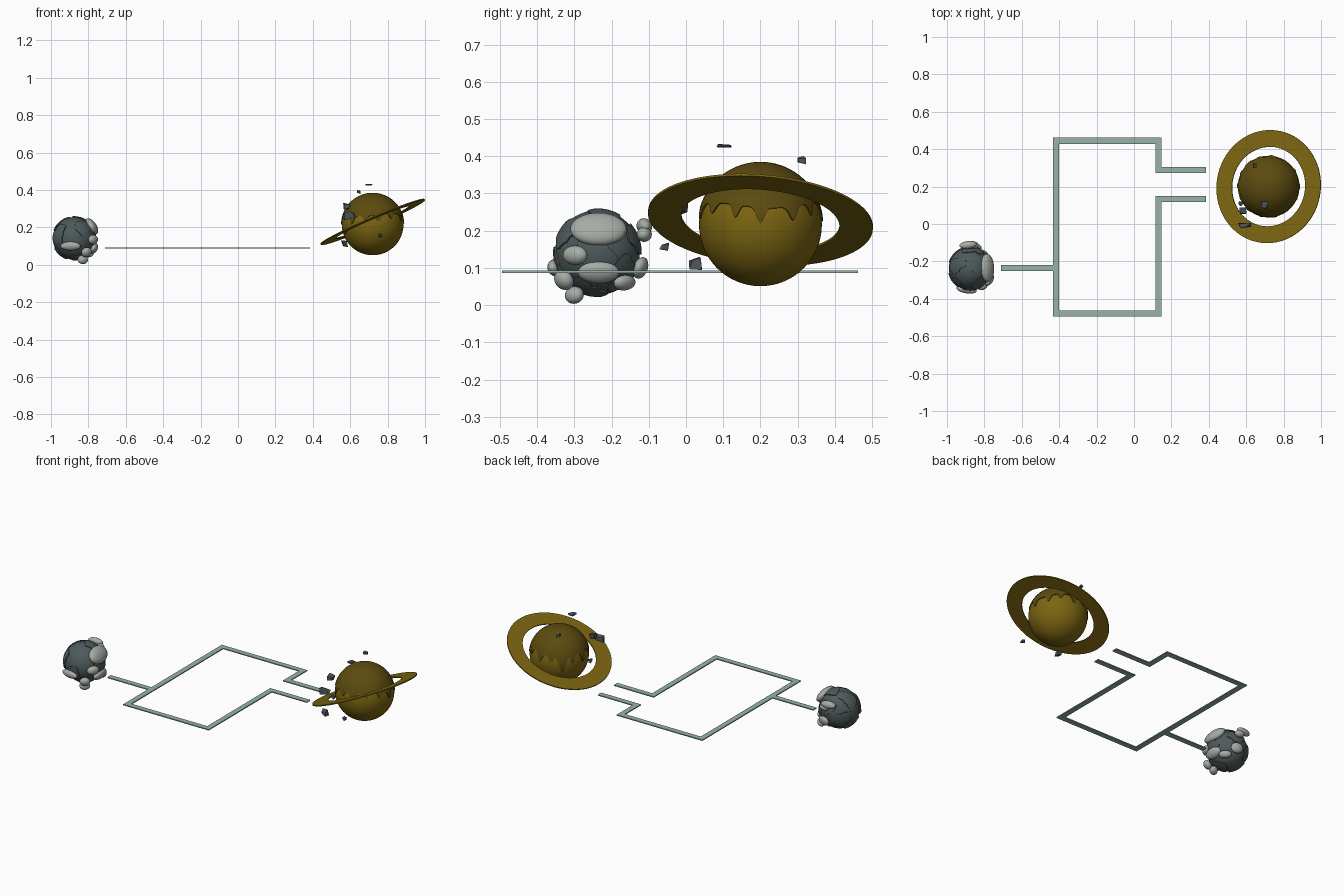
import bpy, bmesh, math, random
from mathutils import Vector, Matrix

if "Cube" in bpy.data.objects:
    bpy.data.objects.remove(bpy.data.objects["Cube"])

random.seed(4)
UP = Vector((0, 0, 1))


def mat(name, r, g, b):
    m = bpy.data.materials.new(name)
    m.diffuse_color = [(c / 255 / 12.92 if c < 11 else ((c / 255 + .055) / 1.055) ** 2.4)
                       for c in (r, g, b)] + [1]
    m.use_nodes = True
    m.node_tree.nodes["Principled BSDF"].inputs["Base Color"].default_value = m.diffuse_color
    return m


GOLD = mat("gold", 124, 101, 17)
SYRUP = mat("dark_gold", 92, 75, 15)
SLATE = mat("slate", 79, 90, 91)
PALE = mat("pale_grey", 166, 172, 166)
PATH = mat("grey_green", 150, 180, 170)
ROCK = mat("rock_grey", 74, 83, 87)


def finish(name, bm, material, smooth=True):
    bmesh.ops.recalc_face_normals(bm, faces=bm.faces)
    me = bpy.data.meshes.new(name)
    bm.to_mesh(me)
    bm.free()
    me.materials.append(material)
    ob = bpy.data.objects.new(name, me)
    bpy.context.collection.objects.link(ob)
    if smooth:
        bpy.ops.object.select_all(action='DESELECT')
        ob.select_set(True)
        bpy.context.view_layer.objects.active = ob
        bpy.ops.object.shade_smooth_by_angle(angle=math.radians(40))
    return ob


def ball(name, center, r, material, seg=48):
    bm = bmesh.new()
    bmesh.ops.create_uvsphere(bm, u_segments=seg, v_segments=seg // 2, radius=r,
                              matrix=Matrix.Translation(center))
    return finish(name, bm, material)


def shell(name, center, axis, r_out, r_in, edge, material, cols=60, rows=8):
    """Spherical patch around an axis; edge(t) gives its angular reach."""
    rot = UP.rotation_difference(Vector(axis).normalized()).to_matrix()
    center = Vector(center)

    def point(a, t, r):
        return center + rot @ Vector((math.sin(a) * math.cos(t), math.sin(a) * math.sin(t),
                                      math.cos(a))) * r

    bm = bmesh.new()
    top = bm.verts.new(point(0, 0, r_out))
    rings = []
    for j in range(1, rows + 2):
        k, r = (j / rows, r_out) if j <= rows else (1, r_in)
        rings.append([bm.verts.new(point(edge(math.tau * i / cols) * k, math.tau * i / cols, r))
                      for i in range(cols)])
    for i in range(cols):
        n = (i + 1) % cols
        bm.faces.new((top, rings[0][i], rings[0][n]))
        for a, b in zip(rings, rings[1:]):
            bm.faces.new((a[i], b[i], b[n], a[n]))
    return finish(name, bm, material)


# Ringed planet with a dripping cap
BIG = Vector((.72, .20, .216))
ball("ringed_planet", BIG, .165, GOLD, 64)
DRIPS = [(-52, 10, 5), (-24, 12, 4), (0, 14, 5), (32, 13, 5), (56, 11, 4), (84, 17, 6),
         (108, 10, 5), (131, 32, 7), (153, 14, 5), (178, 20, 6), (203, 12, 5),
         (228, 16, 6), (256, 9, 5), (282, 13, 6)]


def drip_edge(t):
    d = math.degrees(t)
    reach = 72 + 2.5 * math.sin(3 * t + 1)
    for pos, length, width in DRIPS:
        off = (d - pos + 180) % 360 - 180
        reach += length * math.exp(-(off / width) ** 2)
    return math.radians(reach)


shell("dripping_cap", BIG, UP, .169, .16, drip_edge, SYRUP, 180, 16)

# Tilted flat ring
bm = bmesh.new()
tilt = UP.rotation_difference(Vector((-.43, .08, 1)).normalized()).to_matrix()
loops = [[bm.verts.new(Vector((.72, .20, .229)) + tilt @ Vector(
    (r * math.cos(math.tau * i / 96), r * math.sin(math.tau * i / 96), h))) for i in range(96)]
    for r, h in ((.213, -.003), (.303, -.003), (.303, .003), (.213, .003))]
for k in range(4):
    a, b = loops[k], loops[(k + 1) % 4]
    for i in range(96):
        n = (i + 1) % 96
        bm.faces.new((a[i], a[n], b[n], b[i]))
finish("planet_ring", bm, GOLD)

# Rocky planet with raised crust plates
SMALL = Vector((-.876, -.238, .141))
ball("rocky_planet", SMALL, .114, SLATE)
for i in range(11):
    z = 1 - 2 * (i + .5) / 11
    t = i * 2.4 + .5
    s = math.sqrt(1 - z * z)
    p = [random.uniform(0, math.tau) for _ in range(3)]
    shell("crust_plate", SMALL, (s * math.cos(t), s * math.sin(t), z), .119, .11,
          lambda t, p=p: .43 + .08 * math.sin(2 * t + p[0]) + .06 * math.sin(3 * t + p[1])
          + .03 * math.sin(7 * t + p[2]), SLATE, 48, 6)

# Pale cloud puffs: position, then width, height, thickness
PUFFS = [(-.784, -.235, .204, .076, .050, .028), (-.775, -.298, .134, .036, .026, .022),
         (-.896, -.350, .100, .055, .024, .020), (-.810, -.328, .067, .030, .028, .022),
         (-.773, -.235, .088, .056, .031, .022), (-.830, -.300, .027, .030, .022, .024),
         (-.888, -.112, .212, .046, .022, .020), (-.860, -.112, .190, .030, .020, .020),
         (-.850, -.122, .100, .036, .030, .018), (-.800, -.165, .060, .036, .022, .018)]
for x, y, z, w, h, d in PUFFS:
    pos = Vector((x, y, z))
    out = (pos - SMALL).normalized()
    side = UP.cross(out).normalized()
    m = Matrix((side * w, out.cross(side) * h, out * d)).transposed().to_4x4()
    bm = bmesh.new()
    bmesh.ops.create_uvsphere(bm, u_segments=28, v_segments=16, radius=1,
                              matrix=Matrix.Translation(pos) @ m)
    finish("cloud_puff", bm, PALE)


# Mitred flat pathway
def path(name, pts, half=.0165, z0=.087, z1=.093):
    pts = [Vector(p) for p in pts]
    bm = bmesh.new()
    prev = None
    for i, p in enumerate(pts):
        dirs = [(pts[k + 1] - pts[k]).normalized() for k in (i - 1, i) if 0 <= k < len(pts) - 1]
        norms = [Vector((-d.y, d.x)) for d in dirs]
        off = (norms[0] if len(norms) == 1 else norms[0] + norms[1]) * half
        cur = [bm.verts.new((*(p + s * off), z))
               for s, z in ((1, z0), (-1, z0), (-1, z1), (1, z1))]
        if prev:
            for k in range(4):
                n = (k + 1) % 4
                bm.faces.new((prev[k], prev[n], cur[n], cur[k]))
        if i in (0, len(pts) - 1):
            bm.faces.new(cur)
        prev = cur
    finish(name, bm, PATH, False)


path("loop_path", [(.385, .289), (.131, .289), (.131, .445), (-.417, .445),
                   (-.417, -.478), (.131, -.478), (.131, .133), (.385, .133)])
path("stub_path", [(-.71, -.236), (-.433, -.236)])

# Floating rock shards: position, then half sizes
ROCKS = [(.70, .105, .427, .018, .024, .006), (.645, .31, .390, .012, .012, .011),
         (.59, -.005, .262, .034, .016, .024), (.76, -.056, .158, .012, .014, .011),
         (.57, .025, .112, .018, .017, .017), (.582, .070, .312, .018, .017, .022),
         (.572, .110, .178, .012, .012, .014)]
for x, y, z, a, b, c in ROCKS:
    bm = bmesh.new()
    for sx in (-1, 1):
        for sy in (-1, 1):
            for sz in (-1, 1):
                j = [random.uniform(.35, 1.1) for _ in range(3)]
                bm.verts.new((x + sx * a * j[0], y + sy * b * j[1], z + sz * c * j[2]))
    hull = bmesh.ops.convex_hull(bm, input=bm.verts)
    loose = [v for v in bm.verts if not v.link_faces]
    bmesh.ops.delete(bm, geom=loose, context='VERTS')
    finish("rock_shard", bm, ROCK, False)
